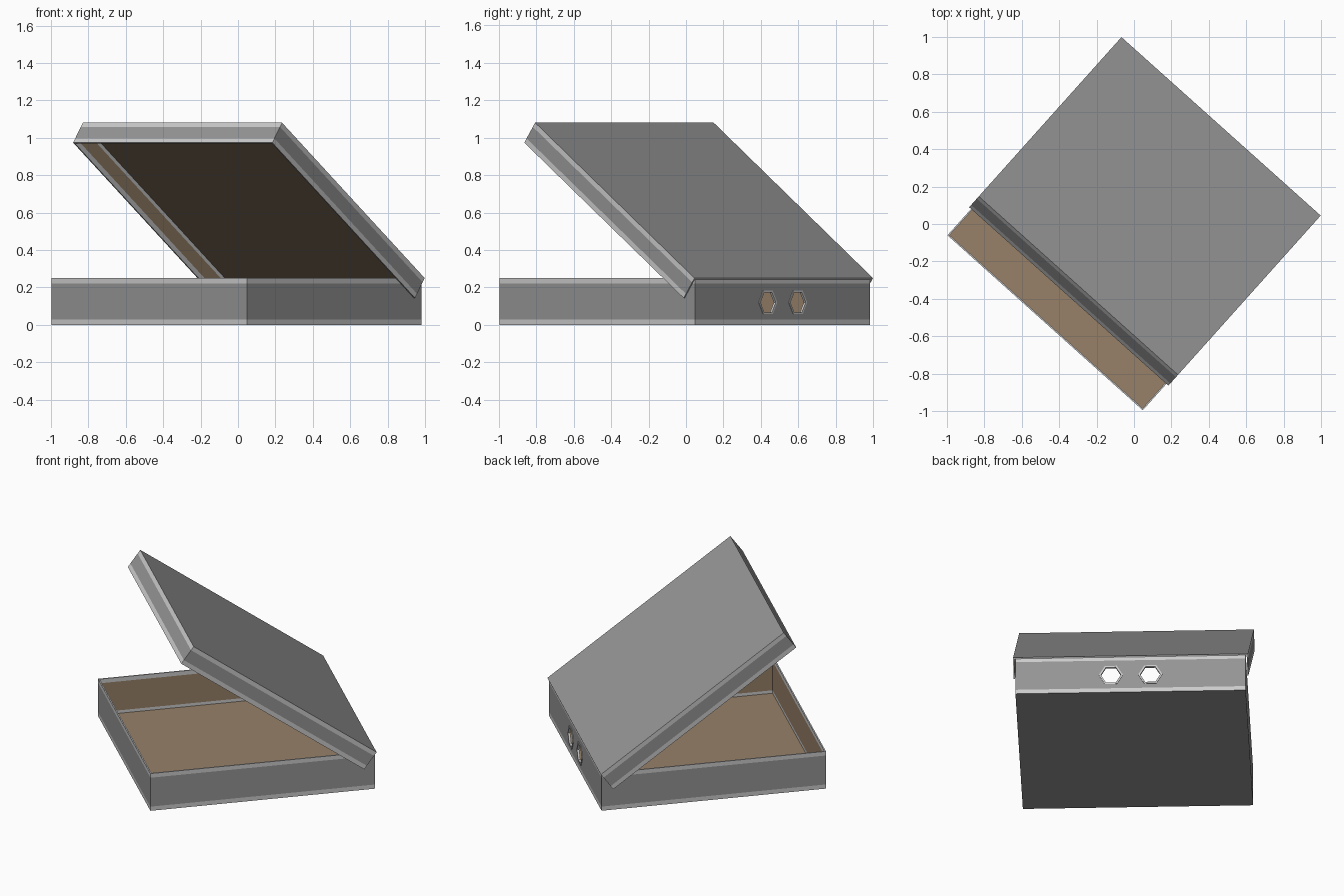
import bpy, bmesh
from math import radians, cos, sin, pi
from mathutils import Matrix

if "Cube" in bpy.data.objects:
    bpy.data.objects.remove(bpy.data.objects["Cube"])


def material(name, r, g, b):
    m = bpy.data.materials.new(name)
    m.diffuse_color = (r, g, b, 1)
    m.use_nodes = True
    m.node_tree.nodes["Principled BSDF"].inputs["Base Color"].default_value = m.diffuse_color
    return m


WALL, TRIM, LINING = 0, 1, 2
MATS = [material("panel_grey", 0.3, 0.3, 0.3),
        material("trim_grey", 0.57, 0.57, 0.57),
        material("brown_lining", 0.31, 0.22, 0.14)]


def make_object(name, bm, matrix):
    bmesh.ops.recalc_face_normals(bm, faces=bm.faces)
    mesh = bpy.data.meshes.new(name)
    bm.to_mesh(mesh)
    bm.free()
    for m in MATS:
        mesh.materials.append(m)
    ob = bpy.data.objects.new(name, mesh)
    ob.matrix_world = matrix
    bpy.context.collection.objects.link(ob)
    return ob


def tray(name, x, y0, y1, height, t, band, matrix, up=1, open_back=False, cap_trim=0):
    """Thin-walled tray; its closed side lies at z = 0 and the walls run along up."""
    bm = bmesh.new()

    def rings(inset, back_inset, levels):
        a, b, c = x - inset, y0 + inset, y1 - back_inset
        return [[bm.verts.new((px, py, up * z))
                 for px, py in ((-a, b), (a, b), (a, c), (-a, c))] for z in levels]

    def face(mat, *verts):
        f = bm.faces.new(verts)
        f.material_index = mat
        return f

    outer = rings(0, 0, (0, band, height - band, height))
    inner = rings(t, 0 if open_back else t, (t, band, height - band, height))
    cap = face(WALL, *outer[0])
    face(LINING, *inner[0])
    for k in range(4):
        n = (k + 1) % 4
        if open_back and k == 2:
            # back edge of the cap and back ends of the side walls
            face(TRIM, outer[0][k], outer[0][n], inner[0][n], inner[0][k])
            for c in (k, n):
                for j in range(3):
                    face(TRIM, outer[j][c], outer[j + 1][c], inner[j + 1][c], inner[j][c])
            continue
        for ring, middle in ((outer, WALL), (inner, LINING)):
            for j in range(3):
                face(middle if j == 1 else TRIM,
                     ring[j][k], ring[j][n], ring[j + 1][n], ring[j + 1][k])
        face(TRIM, outer[3][k], outer[3][n], inner[3][n], inner[3][k])
    if cap_trim:
        border = bmesh.ops.inset_individual(bm, faces=[cap], thickness=cap_trim)
        for f in border["faces"]:
            f.material_index = TRIM
        cap.material_index = WALL
    return make_object(name, bm, matrix)


def hex_tube(name, cx, cz, y0, y1, r_out, r_in, matrix):
    """Hexagonal ring along y, or a solid prism when r_in is 0."""
    bm = bmesh.new()

    def ring(r, y):
        return [bm.verts.new((cx + r * cos(k * pi / 3), y, cz + r * sin(k * pi / 3)))
                for k in range(6)]

    if r_in:
        loops = [ring(r_out, y0), ring(r_out, y1), ring(r_in, y1), ring(r_in, y0)]
        pairs = list(zip(loops, loops[1:] + loops[:1]))
    else:
        loops = [ring(r_out, y0), ring(r_out, y1)]
        pairs = [loops]
        for loop in loops:
            bm.faces.new(loop)
    for a, b in pairs:
        for k in range(6):
            n = (k + 1) % 6
            bm.faces.new((a[k], a[n], b[n], b[k]))
    for f in bm.faces:
        f.material_index = TRIM
    return make_object(name, bm, matrix)


HALF, HEIGHT, T = 0.701, 0.25, 0.008
frame = Matrix.Translation((-0.0075, -0.006, 0)) @ Matrix.Rotation(radians(-41.85), 4, 'Z')

# open box standing on the ground
base = tray("box_base", HALF, -HALF, HALF, HEIGHT, T, 0.028, frame)

# two hexagonal cable holes with bezels in the back wall
for side, cx in (("left", -0.12), ("right", 0.12)):
    cutter = hex_tube("hole_cutter_" + side, cx, 0.12, HALF - 0.05, HALF + 0.05, 0.063, 0, frame)
    cutter.hide_render = True
    cutter.hide_set(True)
    cut = base.modifiers.new("hole_" + side, 'BOOLEAN')
    cut.operation = 'DIFFERENCE'
    cut.solver = 'EXACT'
    cut.object = cutter
    hex_tube("hole_bezel_" + side, cx, 0.12, HALF - T - 0.002, HALF + 0.004, 0.073, 0.061, frame)

# raised lid, hinged at the top of the back wall, without a back wall of its own
hinge = frame @ Matrix.Translation((0, 0.709, HEIGHT)) @ Matrix.Rotation(radians(-36), 4, 'X')
tray("lid", 0.715, -1.413, 0, 0.132, T, 0.028, hinge, up=-1, open_back=True, cap_trim=0.03)
